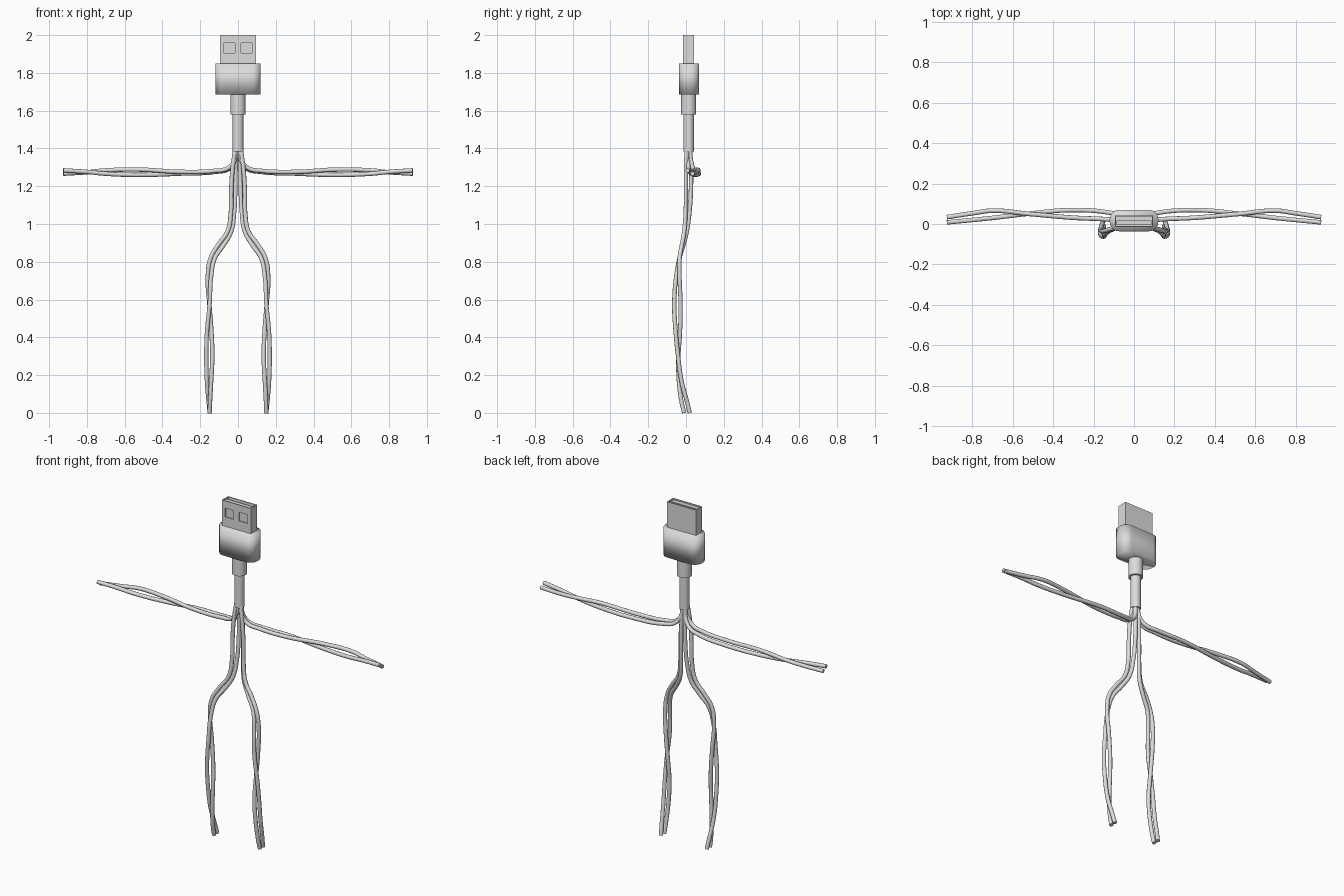
import bpy, bmesh, math
from mathutils import Matrix

if "Cube" in bpy.data.objects:
    bpy.data.objects.remove(bpy.data.objects["Cube"])

grey = bpy.data.materials.new("light_grey")
grey.diffuse_color = (0.72, 0.72, 0.72, 1)
grey.use_nodes = True
grey.node_tree.nodes["Principled BSDF"].inputs["Base Color"].default_value = grey.diffuse_color
CY = 0.014  # depth of the cable axis


def add_mesh(name, bm, smooth_angle=None):
    bmesh.ops.recalc_face_normals(bm, faces=bm.faces)
    me = bpy.data.meshes.new(name)
    bm.to_mesh(me)
    bm.free()
    ob = bpy.data.objects.new(name, me)
    bpy.context.collection.objects.link(ob)
    me.materials.append(grey)
    if smooth_angle:
        bpy.ops.object.select_all(action='DESELECT')
        ob.select_set(True)
        bpy.context.view_layer.objects.active = ob
        bpy.ops.object.shade_smooth_by_angle(angle=math.radians(smooth_angle))
    return ob


def box(name, x0, x1, y0, y1, z0, z1):
    bm = bmesh.new()
    m = (Matrix.Translation(((x0 + x1) / 2, (y0 + y1) / 2, (z0 + z1) / 2))
         @ Matrix.Diagonal((x1 - x0, y1 - y0, z1 - z0, 1)))
    bmesh.ops.create_cube(bm, size=1, matrix=m)
    return add_mesh(name, bm)


def cylinder(name, r, z0, z1):
    bm = bmesh.new()
    bmesh.ops.create_cone(bm, cap_ends=True, segments=24, radius1=r, radius2=r,
                          depth=z1 - z0,
                          matrix=Matrix.Translation((0, CY, (z0 + z1) / 2)))
    return add_mesh(name, bm, 40)


def wire(name, points, r=0.0115):
    cu = bpy.data.curves.new(name + "_path", 'CURVE')
    cu.dimensions = '3D'
    cu.bevel_depth = r
    cu.bevel_resolution = 3
    cu.resolution_u = 6
    cu.use_fill_caps = True
    sp = cu.splines.new('BEZIER')
    sp.bezier_points.add(len(points) - 1)
    for bp, p in zip(sp.bezier_points, points):
        bp.co = p
        bp.handle_left_type = bp.handle_right_type = 'AUTO'
    tmp = bpy.data.objects.new(name + "_path", cu)
    bpy.context.collection.objects.link(tmp)
    bpy.context.view_layer.update()
    me = bpy.data.meshes.new_from_object(
        tmp.evaluated_get(bpy.context.evaluated_depsgraph_get()))
    bpy.data.objects.remove(tmp)
    bm = bmesh.new()
    bm.from_mesh(me)
    bpy.data.meshes.remove(me)
    bmesh.ops.remove_doubles(bm, verts=bm.verts, dist=0.0002)
    return add_mesh(name, bm, 60)


# Metal plug shell, hollow from the top, with two square windows in front
shell = box("plug_shell", -0.095, 0.095, -0.016, 0.043, 1.84, 2.0)
cutters = [box("cavity_cutter", -0.089, 0.089, -0.010, 0.037, 1.87, 2.1)]
for s in (-1, 1):
    x = 0.045 * s
    cutters.append(box("window_cutter", x - 0.028, x + 0.028, -0.05, -0.008, 1.905, 1.957))
for c in cutters:
    c.hide_render = True
    c.hide_viewport = True
    mod = shell.modifiers.new("cut", 'BOOLEAN')
    mod.operation = 'DIFFERENCE'
    mod.solver = 'EXACT'
    mod.object = c
box("plug_tongue", -0.087, 0.087, -0.006, 0.018, 1.865, 1.995)

# Rounded housing, softly shaded all over
bm = bmesh.new()
m = Matrix.Translation((0, 0.017, 1.7675)) @ Matrix.Diagonal((0.24, 0.106, 0.165, 1))
bmesh.ops.create_cube(bm, size=1, matrix=m)
upright = [e for e in bm.edges if abs(e.verts[0].co.z - e.verts[1].co.z) > 0.1]
bmesh.ops.bevel(bm, geom=upright, offset=0.046, segments=6, profile=0.5, affect='EDGES')
add_mesh("plug_housing", bm, 180)

# Strain relief and cable
cylinder("strain_relief", 0.040, 1.58, 1.69)
cylinder("cable", 0.028, 1.385, 1.59)

# Bare twisted wires: two strands per arm and per leg
arm_a = [(.008, .022, 1.40), (.012, .025, 1.345), (.045, .038, 1.294), (.12, .056, 1.276),
         (.30, .069, 1.267), (.52, .051, 1.260), (.70, .030, 1.266), (.80, .020, 1.276), (.925, .008, 1.284)]
arm_b = [(.010, .008, 1.40), (.016, .010, 1.340), (.055, .014, 1.295), (.12, .022, 1.282),
         (.30, .031, 1.276), (.52, .050, 1.288), (.70, .066, 1.284), (.80, .053, 1.274), (.925, .034, 1.266)]
leg_a = [(.014, .004, 1.40), (.028, .000, 1.30), (.036, .000, 1.18), (.038, -.002, 1.06), (.056, -.010, .96),
         (.105, -.022, .89), (.145, -.034, .82), (.160, -.034, .72), (.152, -.029, .58),
         (.140, -.032, .42), (.136, -.040, .30), (.142, -.038, .17), (.148, -.024, .06), (.150, -.010, .0)]
leg_b = [(.010, .020, 1.40), (.012, .026, 1.30), (.014, .026, 1.18), (.020, .018, 1.06), (.036, .004, .96),
         (.075, -.014, .89), (.122, -.034, .82), (.142, -.052, .72), (.150, -.062, .58),
         (.165, -.054, .42), (.168, -.042, .30), (.165, -.024, .17), (.156, .005, .06), (.150, .020, .0)]
for side, s in (("left", -1), ("right", 1)):
    for part, pts in (("arm_wire_a", arm_a), ("arm_wire_b", arm_b),
                      ("leg_wire_a", leg_a), ("leg_wire_b", leg_b)):
        wire(f"{side}_{part}", [(s * x, y, z) for x, y, z in pts])
